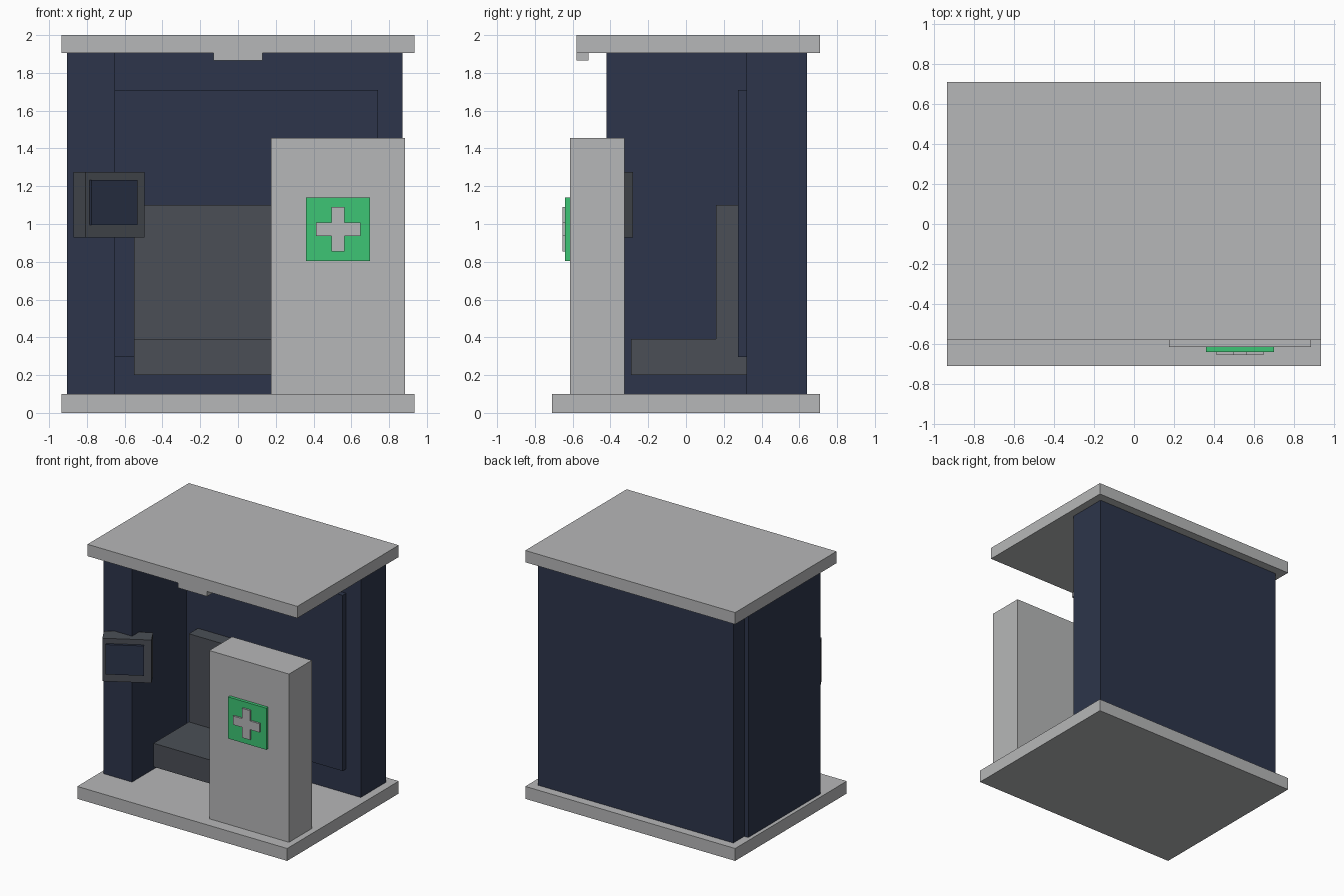
import bpy
import math

cube = bpy.data.objects.get("Cube")
if cube:
    bpy.data.objects.remove(cube, do_unlink=True)


def material(name, r, g, b):
    m = bpy.data.materials.new(name)
    m.use_nodes = True
    m.diffuse_color = (r, g, b, 1)
    m.node_tree.nodes["Principled BSDF"].inputs["Base Color"].default_value = (r, g, b, 1)
    return m


GREY = material("light grey", 0.47, 0.475, 0.48)
NAVY = material("navy", 0.026, 0.036, 0.07)
CHARCOAL = material("charcoal", 0.07, 0.078, 0.093)
GREEN = material("green", 0.048, 0.56, 0.178)


def extrude_profile(name, outline, place, mat):
    """Prism from a 2D outline; place(u, v) gives its two end points."""
    n = len(outline)
    ends = [place(u, v) for u, v in outline]
    verts = [a for a, b in ends] + [b for a, b in ends]
    faces = [list(range(n)), list(range(2 * n - 1, n - 1, -1))]
    faces += [[i, i + n, (i + 1) % n + n, (i + 1) % n] for i in range(n)]
    mesh = bpy.data.meshes.new(name)
    mesh.from_pydata(verts, [], faces)
    mesh.materials.append(mat)
    ob = bpy.data.objects.new(name, mesh)
    bpy.context.collection.objects.link(ob)
    # Consistent outward normals
    import bmesh
    bm = bmesh.new()
    bm.from_mesh(mesh)
    bmesh.ops.recalc_face_normals(bm, faces=bm.faces)
    bm.to_mesh(mesh)
    bm.free()
    return ob


def box(name, x, y, z, mat):
    outline = [(x[0], z[0]), (x[1], z[0]), (x[1], z[1]), (x[0], z[1])]
    return extrude_profile(name, outline, lambda u, v: ((u, y[0], v), (u, y[1], v)), mat)


# Floor and roof slabs, with a small sensor tab under the roof edge
box("floor_slab", (-0.935, 0.935), (-0.71, 0.71), (0, 0.1), GREY)
box("roof_slab", (-0.935, 0.935), (-0.58, 0.71), (1.905, 2), GREY)
box("roof_tab", (-0.13, 0.13), (-0.58, -0.515), (1.865, 1.905), GREY)

# Walls
box("back_wall", (-0.87, 0.87), (0.32, 0.64), (0.1, 1.905), NAVY)
box("right_wall", (-0.905, -0.65), (-0.42, 0.5), (0.1, 1.905), NAVY)
box("back_panel", (-0.74, 0.74), (0.275, 0.32), (0.295, 1.71), NAVY)

# Bench: L-shaped side profile (y, z) run along x
bench = [(-0.29, 0.2), (0.32, 0.2), (0.32, 0.39), (0.28, 0.39),
         (0.28, 1.1), (0.16, 1.1), (0.16, 0.39), (-0.29, 0.39)]
extrude_profile("bench", bench, lambda u, v: ((-0.55, u, v), (0.42, u, v)), CHARCOAL)

# Front cabinet with sign plate and raised cross
box("front_cabinet", (0.175, 0.885), (-0.615, -0.325), (0.1, 1.455), GREY)
box("sign_plate", (0.36, 0.70), (-0.64, -0.615), (0.805, 1.14), GREEN)
a, b = 0.035, 0.118
cross = [(-a, -b), (a, -b), (a, -a), (b, -a), (b, a), (a, a),
         (a, b), (-a, b), (-a, a), (-b, a), (-b, -a), (-a, -a)]
extrude_profile("sign_cross", cross,
                lambda u, v: ((0.53 + u, -0.655, 0.972 + v), (0.53 + u, -0.64, 0.972 + v)), GREY)

# Monitor on the right wall, turned inwards; origin at its front centre
monitor = [box("monitor_case", (-0.18, 0.18), (0, 0.13), (-0.173, 0.173), CHARCOAL),
           box("monitor_screen", (-0.155, 0.125), (-0.02, 0.01), (-0.108, 0.132), NAVY)]
for part in monitor:
    part.location = (-0.651, -0.483, 1.102)
    part.rotation_euler.z = math.radians(30)
